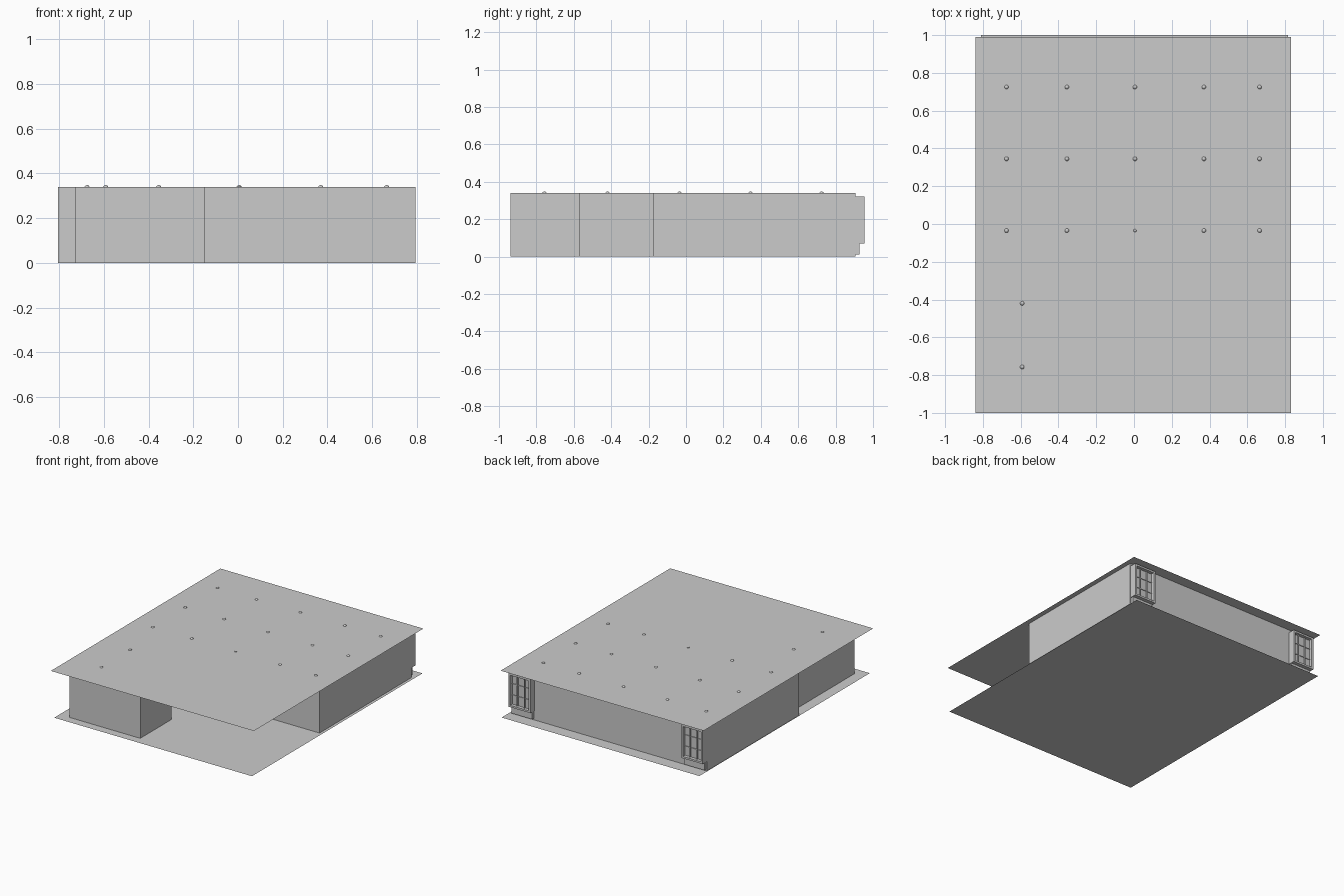
import bpy, bmesh
from mathutils import Matrix

if "Cube" in bpy.data.objects:
    bpy.data.objects.remove(bpy.data.objects["Cube"])

H = 0.34  # wall height


def make_object(name, bm):
    mesh = bpy.data.meshes.new(name)
    bm.to_mesh(mesh)
    bm.free()
    ob = bpy.data.objects.new(name, mesh)
    bpy.context.collection.objects.link(ob)
    return ob


def sheet(name, x0, x1, y0, y1, z):
    bm = bmesh.new()
    bm.faces.new([bm.verts.new(p) for p in
                  ((x0, y0, z), (x1, y0, z), (x1, y1, z), (x0, y1, z))])
    return make_object(name, bm)


def add_box(bm, x0, x1, y0, y1, z0, z1):
    m = Matrix.Translation(((x0 + x1) / 2, (y0 + y1) / 2, (z0 + z1) / 2))
    m = m @ Matrix.Diagonal((x1 - x0, y1 - y0, z1 - z0, 1))
    bmesh.ops.create_cube(bm, size=1, matrix=m)


# Floor and ceiling are single sheets that overhang the walls
sheet("floor", -0.81, 0.815, -1.0, 1.0, 0.0)
sheet("ceiling", -0.838, 0.83, -1.0, 0.99, H)

# Walls: main room, narrow passage and front room in one outline
outline = [(-0.805, 0.905), (-0.805, -0.176), (-0.73, -0.176), (-0.73, -0.937),
           (-0.147, -0.937), (-0.147, -0.57), (-0.45, -0.57), (-0.45, -0.176),
           (0.793, -0.176), (0.793, 0.905)]
bm = bmesh.new()
low = [bm.verts.new((x, y, 0)) for x, y in outline]
high = [bm.verts.new((x, y, H)) for x, y in outline]
for i in range(len(outline)):
    j = (i + 1) % len(outline)
    bm.faces.new((low[i], low[j], high[j], high[i]))
make_object("walls", bm)


def window(name, x0, x1):
    y, z0, z1, t = 0.905, 0.07, 0.32, 0.014
    # Deep outer frame
    bm = bmesh.new()
    for a in (x0, x1 - t):
        add_box(bm, a, a + t, y, y + 0.05, z0, z1)
    for c in (z0, z1 - t):
        add_box(bm, x0 + t, x1 - t, y, y + 0.05, c, c + t)
    make_object(name + "_frame", bm)
    # Recessed glass pane
    bm = bmesh.new()
    add_box(bm, x0 + t, x1 - t, y, y + 0.025, z0 + t, z1 - t)
    make_object(name + "_pane", bm)
    # Glazing bars
    bm = bmesh.new()
    for i in (1, 2):
        xc = x0 + (x1 - x0) * i / 3
        add_box(bm, xc - 0.003, xc + 0.003, y + 0.025, y + 0.035, z0 + t, z1 - t)
        zc = z0 + (z1 - z0) * i / 3
        add_box(bm, x0 + t, x1 - t, y + 0.025, y + 0.03, zc - 0.002, zc + 0.002)
    make_object(name + "_bars", bm)
    # Shallow apron under the sill
    bm = bmesh.new()
    add_box(bm, x0 + 0.005, x1 - 0.005, y, y + 0.022, 0.012, z0)
    make_object(name + "_apron", bm)


window("left_window", -0.805, -0.63)
window("right_window", 0.61, 0.79)

# Ceiling lamps poking through the roof sheet
spots = [(x, y) for y in (0.725, 0.345, -0.035)
         for x in (-0.675, -0.355, 0.005, 0.37, 0.665)]
spots += [(-0.592, -0.42), (-0.592, -0.757)]
for n, (x, y) in enumerate(spots):
    r = 0.009 if n == 12 else 0.012
    bm = bmesh.new()
    bmesh.ops.create_uvsphere(bm, u_segments=16, v_segments=8, radius=r,
                              matrix=Matrix.Translation((x, y, H - 0.004)))
    for f in bm.faces:
        f.smooth = True
    make_object(f"ceiling_lamp_{n + 1}", bm)
